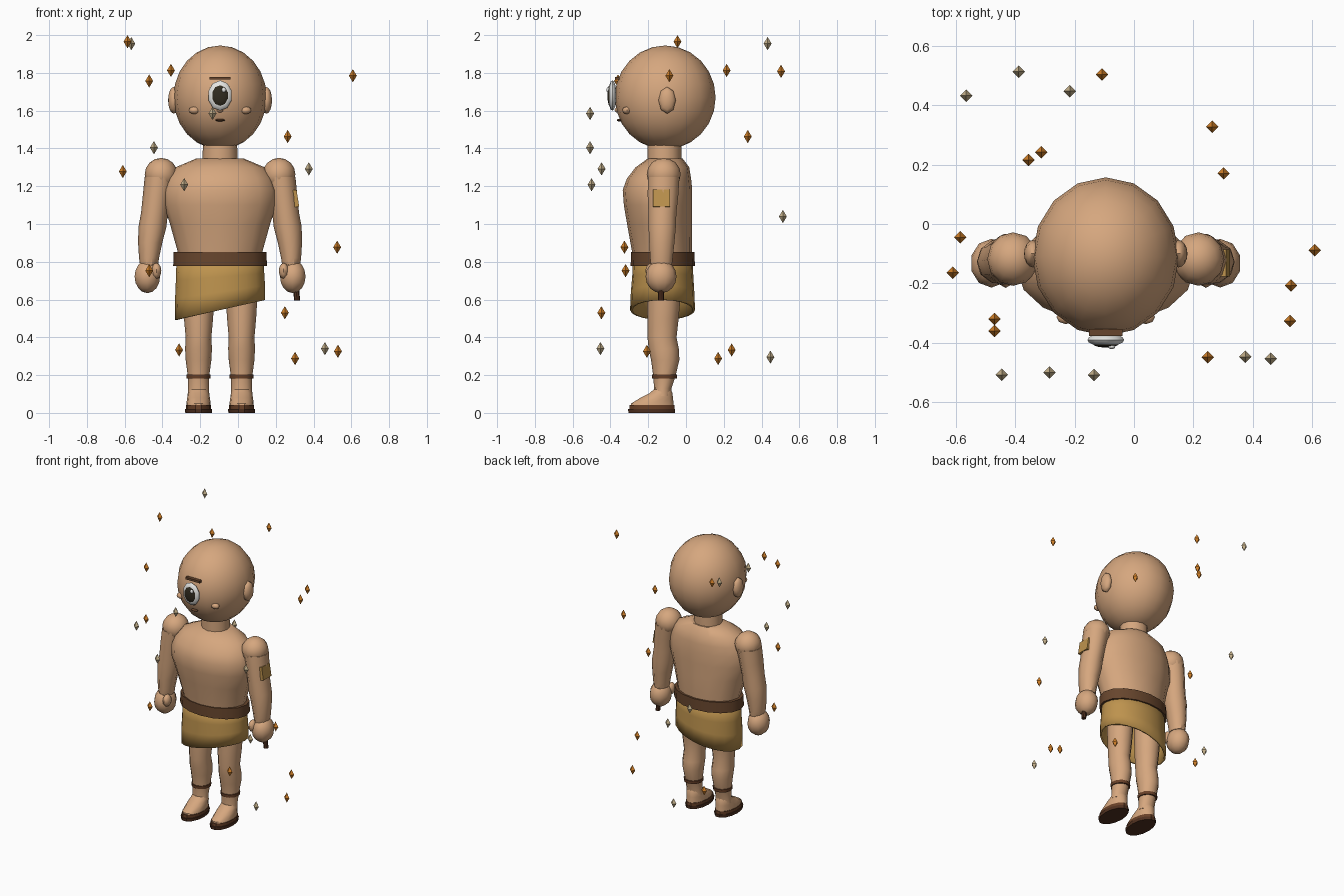
import bpy, bmesh, math
from mathutils import Matrix, Vector

CX = -0.095  # body's centre plane


def material(name, rgb):
    m = bpy.data.materials.new(name)
    m.diffuse_color = (*rgb, 1)
    return m


SKIN = material("skin", (0.67, 0.385, 0.21))
LEATHER = material("leather brown", (0.135, 0.06, 0.026))
STRAP = material("strap brown", (0.14, 0.052, 0.021))
DARK = material("dark brown", (0.08, 0.03, 0.014))
CLOTH = material("tan cloth", (0.51, 0.29, 0.075))
WHITE = material("eye white", (0.78, 0.78, 0.76))
PUPIL = material("pupil", (0.03, 0.024, 0.014))
ORANGE = material("ember orange", (0.65, 0.22, 0.022))
ASH = material("ash tan", (0.56, 0.44, 0.26))


def finish(name, bm, mat, smooth=40):
    bmesh.ops.recalc_face_normals(bm, faces=bm.faces[:])
    me = bpy.data.meshes.new(name)
    bm.to_mesh(me)
    bm.free()
    me.materials.append(mat)
    ob = bpy.data.objects.new(name, me)
    bpy.context.collection.objects.link(ob)
    if smooth:
        bpy.ops.object.select_all(action='DESELECT')
        ob.select_set(True)
        bpy.context.view_layer.objects.active = ob
        bpy.ops.object.shade_smooth_by_angle(angle=math.radians(smooth))
    return ob


def ball(name, c, r, mat, seg=10, rings=8, axis='Z', smooth=50):
    bm = bmesh.new()
    bmesh.ops.create_uvsphere(bm, u_segments=seg, v_segments=rings, radius=1)
    if axis != 'Z':
        bm.transform(Matrix.Rotation(math.pi / 2, 4, 'X' if axis == 'Y' else 'Y'))
    bm.transform(Matrix.Translation(c) @ Matrix.Diagonal((*r, 1)))
    return finish(name, bm, mat, smooth)


def loft(name, rows, mat, n=12, caps=True, smooth=40, shear=None):
    """rows: (z, centre x, centre y, radius x, radius y)"""
    bm = bmesh.new()
    loops = []
    for z, x, y, rx, ry in rows:
        ring = []
        for i in range(n):
            a = 2 * math.pi * i / n
            ring.append(bm.verts.new((x + rx * math.cos(a), y + ry * math.sin(a), z)))
        loops.append(ring)
    for lo, hi in zip(loops, loops[1:]):
        for i in range(n):
            j = (i + 1) % n
            bm.faces.new((lo[i], lo[j], hi[j], hi[i]))
    if caps:
        bm.faces.new(loops[0][::-1])
        bm.faces.new(loops[-1])
    if shear:
        for v in bm.verts:
            v.co.z += shear(v.co)
    return finish(name, bm, mat, smooth)


def box(name, c, size, mat, rot=None):
    bm = bmesh.new()
    bmesh.ops.create_cube(bm, size=1)
    m = Matrix.Translation(c) @ (rot or Matrix()) @ Matrix.Diagonal((*size, 1))
    bm.transform(m)
    return finish(name, bm, mat, 0)


# Head, face and ears
ball("head", (CX, -0.11, 1.67), (0.247, 0.267, 0.275), SKIN, 16, 12)
ball("eyeball", (CX, -0.39, 1.68), (0.065, 0.022, 0.08), WHITE, 10, 8, 'Y')
ball("pupil", (CX, -0.402, 1.68), (0.047, 0.014, 0.059), PUPIL, 10, 6, 'Y')
ball("eye_glint", (CX + 0.02, -0.413, 1.71), (0.012, 0.008, 0.014), WHITE, 8, 6, 'Y')
box("brow", (CX, -0.365, 1.772), (0.112, 0.024, 0.015), LEATHER)
ball("nose", (CX, -0.364, 1.604), (0.017, 0.014, 0.014), SKIN, 8, 6)
ball("mouth", (CX, -0.352, 1.55), (0.026, 0.014, 0.007), LEATHER, 8, 6)
for s, side in ((-1, "left"), (1, "right")):
    ball(side + "_cheek", (CX + s * 0.135, -0.313, 1.602), (0.031, 0.024, 0.02), SKIN, 8, 6)
    ball(side + "_ear", (CX + s * 0.245, -0.1, 1.655), (0.03, 0.046, 0.071), SKIN, 8, 8, 'X')

# Neck and torso
loft("neck", [(1.3, CX, -0.115, 0.095, 0.09), (1.43, CX, -0.115, 0.09, 0.09)], SKIN)
loft("torso", [
    (0.78, CX, -0.125, 0.215, 0.15), (0.86, CX, -0.127, 0.226, 0.16),
    (1.0, CX, -0.14, 0.265, 0.172), (1.1, CX, -0.148, 0.298, 0.181),
    (1.18, CX, -0.151, 0.299, 0.184), (1.24, CX, -0.143, 0.278, 0.17),
    (1.3, CX, -0.125, 0.236, 0.142), (1.347, CX, -0.11, 0.125, 0.092)], SKIN, 16)

# Belt ring and wrapped skirt with a slanting hem
loft("belt", [(0.777, CX, -0.123, 0.248, 0.17), (0.852, CX, -0.123, 0.246, 0.168),
              (0.852, CX, -0.123, 0.222, 0.148), (0.777, CX, -0.123, 0.222, 0.148),
              (0.777, CX, -0.123, 0.248, 0.17)], LEATHER, 16, caps=False)
skirt = loft("skirt", [(0.545, CX, -0.124, 0.239, 0.172), (0.64, CX, -0.124, 0.238, 0.168),
                       (0.72, CX, -0.123, 0.234, 0.162), (0.83, CX, -0.123, 0.23, 0.156)],
             CLOTH, 20, caps=False,
             shear=lambda p: 0.22 * (p.x - CX) * max(0, (0.83 - p.z) / 0.285))
mod = skirt.modifiers.new("thickness", 'SOLIDIFY')
mod.thickness = 0.012
mod.offset = -1

# Arms, hands, legs and sandals
for s, side in ((-1, "left"), (1, "right")):
    ax = lambda d: CX + s * d
    ball(side + "_shoulder", (ax(0.312), -0.118, 1.263), (0.087, 0.09, 0.087), SKIN, 12, 8)
    loft(side + "_arm", [
        (0.78, ax(0.376), -0.13, 0.047, 0.058), (0.82, ax(0.376), -0.13, 0.053, 0.063),
        (0.9, ax(0.37), -0.128, 0.064, 0.07), (0.985, ax(0.358), -0.126, 0.074, 0.076),
        (1.06, ax(0.347), -0.125, 0.071, 0.078), (1.15, ax(0.335), -0.122, 0.074, 0.085),
        (1.25, ax(0.318), -0.118, 0.081, 0.088)], SKIN, 10)
    ball(side + "_hand", (ax(0.385), -0.132, 0.722), (0.071, 0.082, 0.088), SKIN, 10, 8)
    ball(side + "_thumb", (ax(0.337), -0.18, 0.752), (0.026, 0.035, 0.042), SKIN, 8, 6)

    lx = CX + s * 0.114
    loft(side + "_leg", [
        (0.09, lx, -0.125, 0.058, 0.046), (0.13, lx, -0.123, 0.055, 0.046),
        (0.19, lx, -0.115, 0.056, 0.058), (0.28, lx, -0.11, 0.068, 0.075),
        (0.34, lx, -0.118, 0.071, 0.08), (0.4, lx, -0.127, 0.068, 0.077),
        (0.5, lx, -0.122, 0.077, 0.083), (0.6, lx, -0.118, 0.083, 0.088),
        (0.76, lx, -0.118, 0.085, 0.09)], SKIN, 12)
    loft(side + "_ankle_band", [(0.183, lx, -0.114, 0.063, 0.065),
                                (0.204, lx, -0.114, 0.064, 0.067)], STRAP, 12)
    loft(side + "_foot", [
        (0.015, lx, -0.18, 0.064, 0.12), (0.05, lx, -0.178, 0.064, 0.115),
        (0.08, lx, -0.155, 0.06, 0.088), (0.105, lx, -0.132, 0.056, 0.062),
        (0.125, lx, -0.125, 0.05, 0.046)], SKIN, 14)
    loft(side + "_sole", [(0, lx, -0.182, 0.07, 0.126), (0.021, lx, -0.182, 0.072, 0.128)], DARK, 14)
    loft(side + "_sandal_rim", [(0.021, lx, -0.18, 0.067, 0.122),
                                (0.042, lx, -0.18, 0.067, 0.121)], STRAP, 14)

# Cloth patch on the right arm, short stick held in the right hand
box("arm_patch", (0.304, -0.131, 1.135), (0.026, 0.09, 0.09), CLOTH,
    Matrix.Rotation(math.radians(-9), 4, 'Y'))
loft("stick", [(0.595, 0.313, -0.132, 0.016, 0.016), (0.76, 0.298, -0.132, 0.016, 0.016)], DARK, 8)

# Floating shards around the figure
EMBERS = [(-.585, -.045, 1.965), (-.47, -.36, 1.757), (-.355, .215, 1.813), (.608, -.088, 1.785),
          (.263, .327, 1.463), (-.61, -.164, 1.278), (.525, -.326, .877), (-.47, -.32, .753),
          (.248, -.448, .53), (-.312, .242, .333), (.302, .17, .288), (.529, -.207, .326),
          (-.108, .503, 1.808)]
ASHES = [(-.565, .432, 1.955), (-.445, -.508, 1.404), (.375, -.447, 1.292), (-.285, -.5, 1.208),
         (-.135, -.508, 1.585), (.46, -.453, .34), (-.388, .513, 1.04), (-.216, .447, .295)]
for label, spots, mat in (("ember", EMBERS, ORANGE), ("ash", ASHES, ASH)):
    for i, c in enumerate(spots):
        ball(f"{label}_shard_{i + 1}", c, (0.021, 0.021, 0.035), mat, 4, 2, smooth=0)
